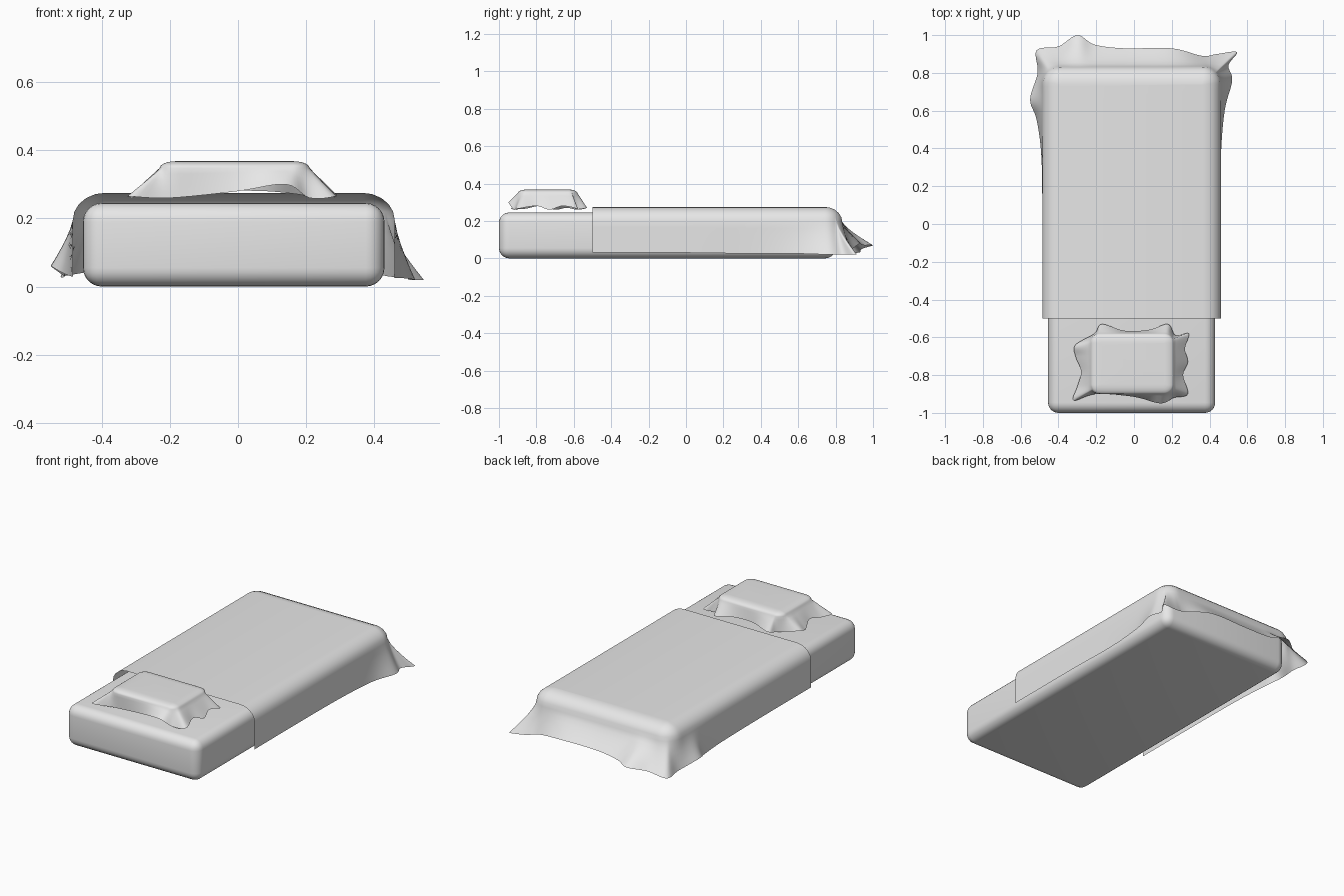
import bpy, bmesh, math
from mathutils import Vector

cube = bpy.data.objects.get("Cube")
if cube:
    bpy.data.objects.remove(cube, do_unlink=True)

grey = bpy.data.materials.new("light_grey")
grey.use_nodes = True
colour = (0.8, 0.8, 0.8, 1)
grey.diffuse_color = colour
grey.node_tree.nodes["Principled BSDF"].inputs["Base Color"].default_value = colour


def finish(name, bm):
    mesh = bpy.data.meshes.new(name)
    bm.to_mesh(mesh)
    bm.free()
    mesh.materials.append(grey)
    obj = bpy.data.objects.new(name, mesh)
    bpy.context.collection.objects.link(obj)
    bpy.ops.object.select_all(action='DESELECT')
    obj.select_set(True)
    bpy.context.view_layer.objects.active = obj
    bpy.ops.object.shade_smooth_by_angle(angle=math.radians(50))
    return obj


def smooth_path(keys, closed, steps=6):
    """Catmull-Rom samples through the hem points."""
    pts = [Vector(k) for k in keys]
    n = len(pts)
    pick = (lambda i: pts[i % n]) if closed else (lambda i: pts[max(0, min(n - 1, i))])
    out = []
    for i in range(n if closed else n - 1):
        a, b, c, d = (pick(i + j) for j in (-1, 0, 1, 2))
        for s in range(steps):
            t = s / steps
            out.append(b + (c - a) * t / 2 + (2 * a - 5 * b + 4 * c - d) * t * t / 2
                       + (3 * b - a - 3 * c + d) * t ** 3 / 2)
    return out if closed else out + [pts[-1]]


def draped_cloth(name, hem, closed, low, high, top, radius, drop, flare):
    """Flat top that rolls over its rim and falls to a wavy hem."""
    bm = bmesh.new()
    columns = []
    for h in smooth_path(hem, closed):
        rim = Vector((max(low[0], min(high[0], h.x)), max(low[1], min(high[1], h.y)), top))
        way = Vector((h.x - rim.x, h.y - rim.y, 0)).normalized()
        col = []
        for i in range(6):
            a = math.pi / 2 * i / 5
            col.append(rim + way * radius * math.sin(a) - Vector((0, 0, drop * (1 - math.cos(a)))))
        wall = col[-1]
        for i in range(1, 6):
            t = i / 5
            p = wall.lerp(h, t ** flare)
            p.z = wall.z + (h.z - wall.z) * t
            col.append(p)
        columns.append([bm.verts.new(p) for p in col])
    count = len(columns)
    for i in range(count if closed else count - 1):
        a, b = columns[i], columns[(i + 1) % count]
        for j in range(len(a) - 1):
            bm.faces.new((a[j], a[j + 1], b[j + 1], b[j]))
    bm.faces.new([c[0] for c in columns])
    bmesh.ops.remove_doubles(bm, verts=bm.verts, dist=0.0005)
    bmesh.ops.recalc_face_normals(bm, faces=bm.faces)
    if max(bm.faces, key=lambda f: f.calc_area()).normal.z < 0:
        bmesh.ops.reverse_faces(bm, faces=bm.faces)
    return finish(name, bm)


# Mattress: rounded block
bm = bmesh.new()
bmesh.ops.create_cube(bm, size=1)
for v in bm.verts:
    v.co = (v.co.x * 0.885 - 0.0125, v.co.y * 1.8 - 0.1, (v.co.z + 0.5) * 0.245)
bmesh.ops.bevel(bm, geom=bm.edges[:], offset=0.055, segments=6, profile=0.5, affect='EDGES')
finish("mattress", bm)

# Blanket: open at the head end, gathered into folds at the foot corners
blanket_hem = [
    (-0.485, -0.5, 0.03), (-0.485, 0, 0.03), (-0.49, 0.35, 0.03), (-0.515, 0.55, 0.04),
    (-0.55, 0.66, 0.06), (-0.51, 0.8, 0.03), (-0.515, 0.92, 0.03), (-0.4, 0.94, 0.05),
    (-0.3, 1.0, 0.07), (-0.21, 0.95, 0.07), (-0.05, 0.93, 0.08), (0.2, 0.93, 0.08),
    (0.36, 0.89, 0.05), (0.44, 0.9, 0.03), (0.545, 0.91, 0.02), (0.5, 0.84, 0.02),
    (0.52, 0.76, 0.02), (0.48, 0.6, 0.025), (0.46, 0.35, 0.025), (0.46, 0, 0.03),
    (0.46, -0.5, 0.03)]
draped_cloth("blanket", blanket_hem, False, (-0.39, -0.5), (0.365, 0.74), 0.275, 0.095, 0.08, 1.3)

# Pillow: puckered cover with lifted edges between its corners
pillow_hem = [
    (-0.32, -0.935, 0.265), (-0.2, -0.9, 0.26), (0, -0.915, 0.28), (0.14, -0.95, 0.3),
    (0.21, -0.92, 0.26), (0.285, -0.9, 0.265), (0.26, -0.8, 0.28), (0.285, -0.73, 0.26),
    (0.27, -0.66, 0.28), (0.29, -0.58, 0.265), (0.22, -0.59, 0.26), (0.18, -0.53, 0.27),
    (0.08, -0.56, 0.28), (-0.05, -0.565, 0.28), (-0.17, -0.53, 0.27), (-0.21, -0.58, 0.26),
    (-0.31, -0.64, 0.27), (-0.31, -0.7, 0.26), (-0.28, -0.78, 0.28), (-0.3, -0.86, 0.265)]
draped_cloth("pillow", pillow_hem, True, (-0.18, -0.85), (0.16, -0.63), 0.368, 0.05, 0.02, 1.0)
